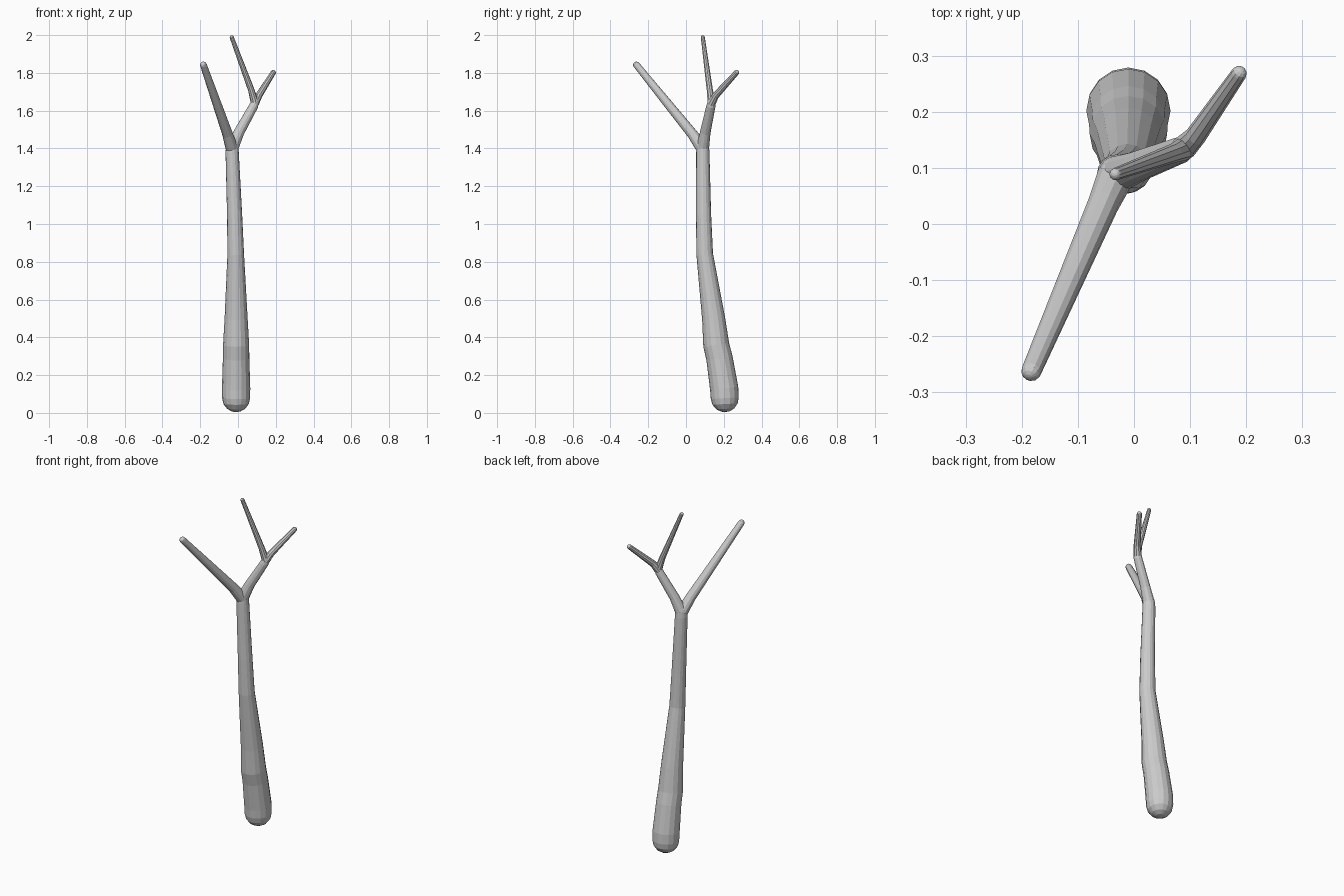
import bpy, bmesh, math
from mathutils import Vector

if "Cube" in bpy.data.objects:
    bpy.data.objects.remove(bpy.data.objects["Cube"])


def limb(name, pts, sides):
    """Tapered round-ended tube through (x, y, z, radius) points."""
    centres = [Vector(p[:3]) for p in pts]
    dirs = []
    for i in range(len(pts)):
        a, b = centres[max(i - 1, 0)], centres[min(i + 1, len(pts) - 1)]
        dirs.append((b - a).normalized())
    rings = [(c, d, p[3]) for c, d, p in zip(centres, dirs, pts)]
    # hemispherical caps at both ends
    steps = (25, 50, 72)
    c0, d0, r0 = rings[0]
    c1, d1, r1 = rings[-1]
    start = [(c0 - d0 * r0 * math.sin(math.radians(t)), d0,
              r0 * math.cos(math.radians(t))) for t in reversed(steps)]
    end = [(c1 + d1 * r1 * math.sin(math.radians(t)), d1,
            r1 * math.cos(math.radians(t))) for t in steps]
    rings = start + rings + end

    bm = bmesh.new()
    loops = []
    for c, d, r in rings:
        q = Vector((0, 0, 1)).rotation_difference(d)
        loops.append([bm.verts.new(c + q @ Vector((
            r * math.cos(2 * math.pi * k / sides),
            r * math.sin(2 * math.pi * k / sides), 0))) for k in range(sides)])
    for a, b in zip(loops, loops[1:]):
        for k in range(sides):
            n = (k + 1) % sides
            bm.faces.new((a[k], a[n], b[n], b[k]))
    low = bm.verts.new(c0 - d0 * r0)
    top = bm.verts.new(c1 + d1 * r1)
    for k in range(sides):
        n = (k + 1) % sides
        bm.faces.new((low, loops[0][n], loops[0][k]))
        bm.faces.new((top, loops[-1][k], loops[-1][n]))
    bmesh.ops.recalc_face_normals(bm, faces=bm.faces)
    mesh = bpy.data.meshes.new(name)
    bm.to_mesh(mesh)
    bm.free()
    ob = bpy.data.objects.new(name, mesh)
    bpy.context.collection.objects.link(ob)
    return ob


# Trunk, leaning forward then rising straight
trunk = limb("trunk", [
    (-0.01, 0.205, 0.078, 0.074), (-0.01, 0.202, 0.13, 0.075),
    (-0.01, 0.177, 0.29, 0.070), (-0.01, 0.160, 0.36, 0.069),
    (-0.01, 0.146, 0.50, 0.061), (-0.012, 0.099, 0.84, 0.044),
    (-0.018, 0.093, 1.05, 0.040), (-0.031, 0.089, 1.38, 0.035),
    (-0.030, 0.089, 1.41, 0.033)], 16)

# Long front-left branch
left_branch = limb("left_branch", [
    (-0.034, 0.083, 1.405, 0.033), (-0.055, 0.035, 1.475, 0.028),
    (-0.183, -0.262, 1.842, 0.018)], 12)

# Right branch up to the second fork
right_branch = limb("right_branch", [
    (-0.028, 0.090, 1.41, 0.033), (0.005, 0.102, 1.485, 0.028),
    (0.083, 0.132, 1.625, 0.024), (0.092, 0.136, 1.65, 0.020)], 12)

# Two twigs of the second fork
upright_twig = limb("upright_twig", [
    (0.088, 0.134, 1.645, 0.021), (0.070, 0.126, 1.71, 0.017),
    (-0.033, 0.089, 1.988, 0.011)], 10)
right_twig = limb("right_twig", [
    (0.088, 0.135, 1.638, 0.023), (0.110, 0.157, 1.68, 0.019),
    (0.187, 0.268, 1.802, 0.014)], 10)

# Fuse the branches into the trunk as one surface
for part in (left_branch, right_branch, upright_twig, right_twig):
    mod = trunk.modifiers.new("fuse_" + part.name, 'BOOLEAN')
    mod.operation = 'UNION'
    mod.solver = 'EXACT'
    mod.object = part
    bpy.context.view_layer.objects.active = trunk
    bpy.ops.object.modifier_apply(modifier=mod.name)
    bpy.data.objects.remove(part)
trunk.name = "forked_stick"
